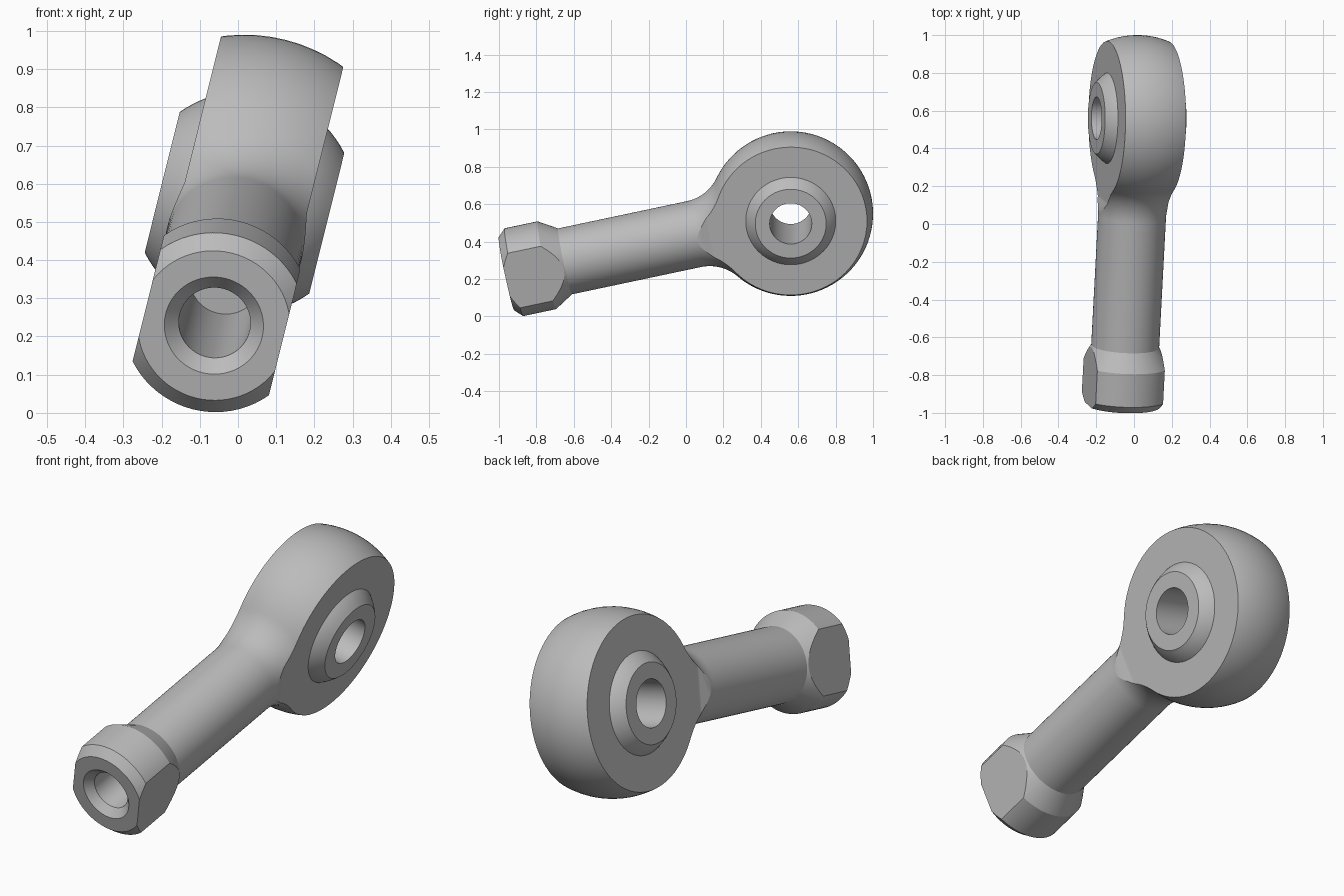
import bpy, bmesh, math
from mathutils import Matrix, Vector

cube = bpy.data.objects.get("Cube")
if cube:
    bpy.data.objects.remove(cube, do_unlink=True)

steel = bpy.data.materials.new("grey_steel")
steel.use_nodes = True
GREY = (0.5, 0.5, 0.5, 1)
steel.diffuse_color = GREY
steel.node_tree.nodes["Principled BSDF"].inputs["Base Color"].default_value = GREY

# Local frame: x = bearing axis, y = shank axis, origin = bearing centre
PLACE = (Matrix.Translation((0.017, 0.56, 0.55))
         @ Matrix.Rotation(math.radians(14), 4, 'Y')
         @ Matrix.Rotation(math.radians(12.3), 4, 'X'))
HEAD_R, SHANK_R, FILLET_R = 0.44, 0.18, 0.23
HEAD_HALF, BALL_HALF, BALL_R, HOLE_R = 0.165, 0.222, 0.292, 0.1125
COLLAR_FLAT = 0.184
END = -1.555


def finish(name, bm):
    bmesh.ops.remove_doubles(bm, verts=bm.verts, dist=1e-5)
    bmesh.ops.recalc_face_normals(bm, faces=bm.faces)
    mesh = bpy.data.meshes.new(name)
    bm.to_mesh(mesh)
    bm.free()
    mesh.materials.append(steel)
    obj = bpy.data.objects.new(name, mesh)
    bpy.context.collection.objects.link(obj)
    return obj


def lathe(name, profile, axis, closed=False, steps=72):
    """Spin (along, radius) points about the local x or y axis."""
    bm = bmesh.new()
    pts = [Vector((r, t, 0)) if axis == 'Y' else Vector((t, r, 0)) for t, r in profile]
    verts = [bm.verts.new(p) for p in pts]
    edges = [bm.edges.new(pair) for pair in zip(verts, verts[1:])]
    if closed:
        edges.append(bm.edges.new((verts[-1], verts[0])))
    direction = (0, 1, 0) if axis == 'Y' else (1, 0, 0)
    bmesh.ops.spin(bm, geom=verts + edges, cent=(0, 0, 0), axis=direction,
                   angle=math.tau, steps=steps, use_duplicate=False)
    return finish(name, bm)


def prism(name, outline):
    """Extrude an (x, y) outline through the full height of the part."""
    bm = bmesh.new()
    face = bm.faces.new([bm.verts.new((x, y, -0.7)) for x, y in outline])
    out = bmesh.ops.extrude_face_region(bm, geom=[face])
    top = [v for v in out["geom"] if isinstance(v, bmesh.types.BMVert)]
    bmesh.ops.translate(bm, verts=top, vec=(0, 0, 1.4))
    return finish(name, bm)


def select(obj):
    bpy.ops.object.select_all(action='DESELECT')
    obj.select_set(True)
    bpy.context.view_layer.objects.active = obj


def cut(obj, cutter):
    select(obj)
    mod = obj.modifiers.new("cut", 'BOOLEAN')
    mod.operation, mod.solver, mod.object = 'DIFFERENCE', 'EXACT', cutter
    bpy.ops.object.modifier_apply(modifier=mod.name)
    bpy.data.objects.remove(cutter, do_unlink=True)


def arc(cx, cy, r, a0, a1, n):
    return [(cx + r * math.cos(a0 + (a1 - a0) * i / n),
             cy + r * math.sin(a0 + (a1 - a0) * i / n)) for i in range(n + 1)]


# Body: blind bore, chamfered collar, shank, filleted neck and round head
neck = -math.sqrt((HEAD_R + FILLET_R) ** 2 - (SHANK_R + FILLET_R) ** 2)
meet = math.atan2(SHANK_R + FILLET_R, neck)
profile = [(END + 0.59, 0), (END + 0.59, 0.094), (END + 0.036, 0.094),
           (END, 0.13), (END, 0.2), (END + 0.04, 0.24),
           (END + 0.22, 0.24), (END + 0.32, SHANK_R)]
profile += arc(neck, SHANK_R + FILLET_R, FILLET_R, -math.pi / 2, meet - math.pi, 12)
profile += arc(0, 0, HEAD_R, meet, 0, 36)[1:-1] + [(HEAD_R, 0)]
body = lathe("rod_end_body", profile, 'Y')

# Flat faces on both sides of the head and the collar
for s in (-1, 1):
    cut(body, prism("head_cutter", [(s * x, y) for x, y in (
        (0.186, -0.53), (HEAD_HALF, -0.44), (HEAD_HALF, 0.6), (0.6, 0.6), (0.6, -0.53))]))
    cut(body, prism("collar_cutter", [(s * x, END + y) for x, y in (
        (COLLAR_FLAT, -0.1), (COLLAR_FLAT, 0.4), (0.6, 0.4), (0.6, -0.1))]))

# Seat in the head for the ball
cut(body, lathe("seat_cutter", [(-0.4, 0), (-0.4, 0.2), (0.4, 0.2), (0.4, 0)], 'X'))

# Bored ball with flat ends
edge = math.acos(BALL_HALF / BALL_R)
ball = lathe("bearing_ball", [(-BALL_HALF, HOLE_R)]
             + arc(0, 0, BALL_R, math.pi - edge, edge, 24)
             + [(BALL_HALF, HOLE_R)], 'X', closed=True)

for obj in (body, ball):
    select(obj)
    bpy.ops.object.shade_smooth_by_angle(angle=math.radians(20))
    obj.matrix_world = PLACE
